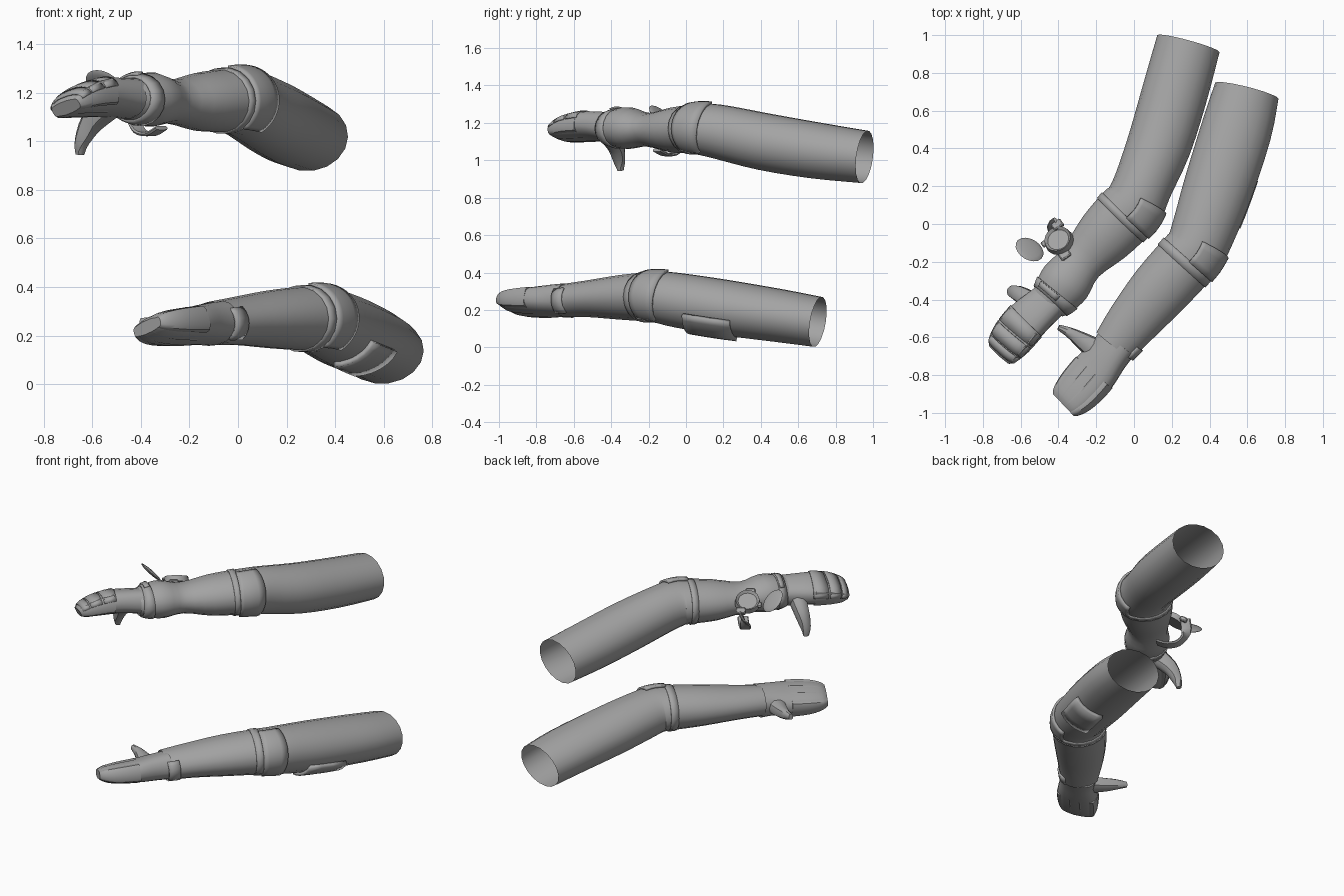
import bpy, bmesh
from math import sin, cos, radians, copysign
from mathutils import Vector

cube = bpy.data.objects.get("Cube")
if cube:
    bpy.data.objects.remove(cube)

grey = bpy.data.materials.new("plain grey")
grey.use_nodes = True
grey.diffuse_color = (0.37, 0.37, 0.37, 1)
grey.node_tree.nodes["Principled BSDF"].inputs["Base Color"].default_value = (0.37, 0.37, 0.37, 1)


def finish(name, bm, thickness=0.0, angle=38):
    """Turn a bmesh into a smooth-shaded object, optionally as a shell."""
    mesh = bpy.data.meshes.new(name)
    bm.to_mesh(mesh)
    bm.free()
    obj = bpy.data.objects.new(name, mesh)
    bpy.context.collection.objects.link(obj)
    mesh.materials.append(grey)
    if thickness:
        shell = obj.modifiers.new("shell", "SOLIDIFY")
        shell.thickness = thickness
        shell.offset = 0
    bpy.ops.object.select_all(action="DESELECT")
    obj.select_set(True)
    bpy.context.view_layer.objects.active = obj
    bpy.ops.object.shade_smooth_by_angle(angle=radians(angle))
    return obj


def sample(path, t):
    """Smooth interpolation of a station (x, y, z, half width, half height)."""
    last = len(path) - 1
    t = min(max(t, 0), last)
    i = min(int(t), last - 1)
    u = t - i
    p = [path[min(max(k, 0), last)] for k in range(i - 1, i + 3)]
    return [0.5 * (2 * b + (c - a) * u + (2 * a - 5 * b + 4 * c - d) * u * u
                   + (3 * b - a - 3 * c + d) * u ** 3) for a, b, c, d in zip(*p)]


def loft(name, path, start=0, end=None, arc=None, sides=18, steps=3, roll=0, grow=0,
         power=1.0, off=0, slim=1.0, tall=1.0, closed=False, thickness=0.0):
    """Sweep an elliptical section (or an arc of it) along the stations."""
    end = len(path) - 1 if end is None else end
    count = max(1, round((end - start) * steps))
    bm = bmesh.new()
    rings = []
    for k in range(count + 1):
        t = start + (end - start) * k / count
        x, y, z, w, h = sample(path, t)
        tangent = (Vector(sample(path, t + 0.15)[:3]) - Vector(sample(path, t - 0.15)[:3])).normalized()
        side = tangent.cross(Vector((0, 0, 1))).normalized()
        up = side.cross(tangent)
        side, up = side * cos(roll) - up * sin(roll), up * cos(roll) + side * sin(roll)
        centre = Vector((x, y, z)) + side * w * off
        w, h = w * slim + grow, h * tall + grow
        ring = []
        for j in range(sides + (1 if arc else 0)):
            a = radians(arc[0] + (arc[1] - arc[0]) * j / sides if arc else 360 * j / sides)
            ca, sa = (copysign(abs(v) ** power, v) for v in (cos(a), sin(a)))
            ring.append(bm.verts.new(centre + side * w * ca + up * h * sa))
        rings.append(ring)
    for r, s in zip(rings, rings[1:]):
        n = len(r)
        for j in range(n - 1 if arc else n):
            m = (j + 1) % n
            bm.faces.new((r[j], r[m], s[m], s[j]))
    if closed:
        bm.faces.new(rings[0])
        bm.faces.new(rings[-1])
    bmesh.ops.recalc_face_normals(bm, faces=bm.faces)
    return finish(name, bm, thickness)


def hand(prefix, path, thumb, roll):
    """Mitten-shaped hand with four shallow fingers and a thumb."""
    loft(prefix + "_palm", path, roll=roll, power=0.8, closed=True)
    for i, tall in enumerate((0.8, 1.01, 1.01, 0.8)):
        loft(f"{prefix}_finger_{i + 1}", path, start=2, roll=roll, power=0.75, sides=12,
             off=(i - 1.5) / 2, slim=0.255, tall=tall, closed=True)
    loft(prefix + "_thumb", thumb, sides=10, power=0.85, closed=True)


# Upper arm of the pair: stations run from the open shoulder end to the wrist
high = [(0.288, 0.955, 1.018, .171, .142), (0.215, 0.69, 1.053, .174, .152), (0.135, 0.425, 1.098, .17, .154),
        (0.045, 0.2, 1.148, .157, .147), (0, 0.1, 1.165, .163, .14), (-0.05, 0.045, 1.167, .166, .132),
        (-0.16, -0.07, 1.162, .155, .12), (-0.28, -0.2, 1.163, .122, .09), (-0.36, -0.305, 1.172, .139, .112),
        (-0.415, -0.375, 1.172, .126, .1), (-0.455, -0.42, 1.175, .104, .082)]
loft("high_arm_sleeve", high)
loft("high_elbow_band", high, 4.95, 5.25, grow=0.001, steps=6, thickness=0.009)
loft("high_elbow_pad", high, 3.65, 5.0, arc=(95, 235), grow=0.005, thickness=0.016)
loft("high_wrist_cuff", high, 8.8, 9.6, grow=0.002, thickness=0.01)
loft("high_wrist_plate", high, 8.9, 9.4, arc=(40, 100), sides=5, grow=0.009, thickness=0.012)
high_hand = [(-0.44, -0.40, 1.175, .1, .078), (-0.51, -0.46, 1.18, .108, .074), (-0.575, -0.52, 1.18, .115, .072),
             (-0.645, -0.605, 1.168, .112, .062), (-0.69, -0.665, 1.15, .096, .046), (-0.708, -0.69, 1.138, .076, .028)]
high_thumb = [(-0.53, -0.42, 1.15, .055, .06), (-0.60, -0.375, 1.08, .045, .048),
              (-0.642, -0.357, 1.0, .032, .03), (-0.651, -0.35, 0.945, .017, .016)]
hand("high", high_hand, high_thumb, 0.3)

# Overlapping plates across the backs of the fingers
for i in range(3):
    a = 1.9 + i * 0.85
    loft(f"high_finger_plate_{i + 1}", high_hand, a, a + 0.75, arc=(8, 172), sides=10, roll=0.3,
         power=0.8, grow=0.003, thickness=0.006)

# Lower arm of the pair
low = [(0.597, 0.705, 0.136, .173, .136), (0.542, 0.495, 0.17, .187, .143), (0.445, 0.19, 0.215, .184, .15),
       (0.37, -0.03, 0.25, .17, .147), (0.328, -0.13, 0.267, .163, .14), (0.28, -0.19, 0.27, .165, .134),
       (0.14, -0.345, 0.267, .16, .12), (0.0, -0.51, 0.26, .14, .1), (-0.105, -0.645, 0.25, .118, .09)]
loft("low_arm_sleeve", low)
loft("low_elbow_band", low, 4.95, 5.25, grow=0.001, steps=6, thickness=0.009)
loft("low_elbow_pad", low, 3.7, 5.0, arc=(95, 235), grow=0.005, thickness=0.016)
loft("low_arm_pouch", low, 1.65, 2.6, arc=(203, 268), sides=6, grow=0.01, thickness=0.022)
loft("low_wrist_plate", low, 7.5, 8.0, arc=(140, 225), sides=6, grow=0.003, thickness=0.012)
low_hand = [(-0.09, -0.63, 0.25, .112, .086), (-0.14, -0.7, 0.248, .11, .08), (-0.21, -0.785, 0.24, .126, .072),
            (-0.295, -0.88, 0.236, .122, .062), (-0.35, -0.935, 0.236, .104, .046), (-0.374, -0.958, 0.236, .083, .027)]
low_thumb = [(-0.18, -0.68, 0.235, .065, .05), (-0.27, -0.62, 0.238, .046, .042),
             (-0.34, -0.575, 0.247, .028, .032), (-0.40, -0.547, 0.255, .015, .018)]
hand("low", low_hand, low_thumb, 0.3)


def aim(obj, location, normal):
    obj.location = location
    obj.rotation_euler = Vector(normal).to_track_quat("Z", "Y").to_euler()


# Round wrist device with a recessed dial, and its opened lid
dial_normal = (-0.3, 0.42, 0.85)
bm = bmesh.new()
bmesh.ops.create_cone(bm, cap_ends=True, segments=20, radius1=0.078, radius2=0.072, depth=0.036)
top = max(bm.faces, key=lambda f: f.calc_center_median().z)
bmesh.ops.inset_region(bm, faces=[top], thickness=0.014)
bmesh.ops.translate(bm, verts=top.verts, vec=(0, 0, -0.014))
aim(finish("device_case", bm), (-0.4, -0.085, 1.21), dial_normal)

bm = bmesh.new()
bmesh.ops.create_uvsphere(bm, u_segments=18, v_segments=8, radius=0.08)
bmesh.ops.scale(bm, verts=bm.verts, vec=(1, 1, 0.16))
aim(finish("device_lid", bm, angle=60), (-0.553, -0.135, 1.235), (0.37, 0.61, 0.67))

# Hinge and lugs that hold the device
for name, place, size in (("device_hinge", (-0.475, -0.105, 1.2), (.03, .035, .018)),
                          ("device_back_lug", (-0.405, -0.005, 1.175), (.06, .045, .028)),
                          ("device_front_lug", (-0.365, -0.165, 1.23), (.06, .045, .028))):
    bm = bmesh.new()
    bmesh.ops.create_cube(bm, size=1)
    bmesh.ops.scale(bm, verts=bm.verts, vec=size)
    bmesh.ops.bevel(bm, geom=bm.edges[:], offset=0.006, segments=1, affect="EDGES")
    aim(finish(name, bm), place, dial_normal)

# Strap that hangs from the device and curls under the forearm
strap = [(-0.405, 0.005, 1.18, .034, .009), (-0.428, -0.015, 1.1, .034, .009), (-0.405, -0.055, 1.042, .034, .009),
         (-0.36, -0.105, 1.03, .034, .009), (-0.315, -0.155, 1.055, .034, .009)]
loft("device_strap", strap, sides=8, power=0.5, closed=True)
